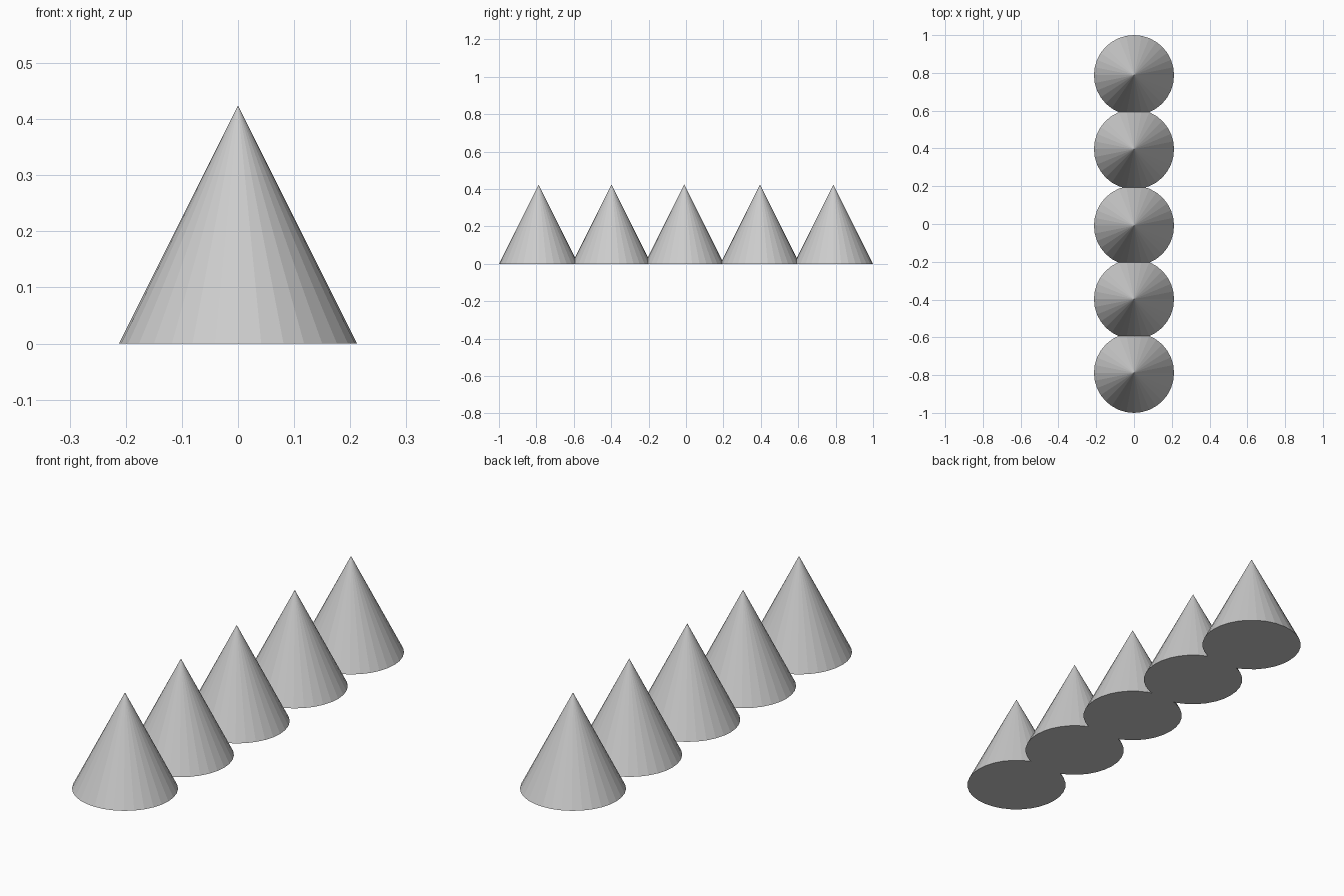
import bpy

if "Cube" in bpy.data.objects:
    bpy.data.objects.remove(bpy.data.objects["Cube"])

RADIUS = 0.212
HEIGHT = 0.424

# Row of five flat-faceted cones, slightly overlapping at their bases
for i, y in enumerate((-0.788, -0.398, -0.009, 0.396, 0.788), start=1):
    bpy.ops.mesh.primitive_cone_add(
        vertices=32, radius1=RADIUS, radius2=0, depth=HEIGHT,
        end_fill_type='NGON', location=(0, y, HEIGHT / 2))
    bpy.context.object.name = f"cone_{i}"
